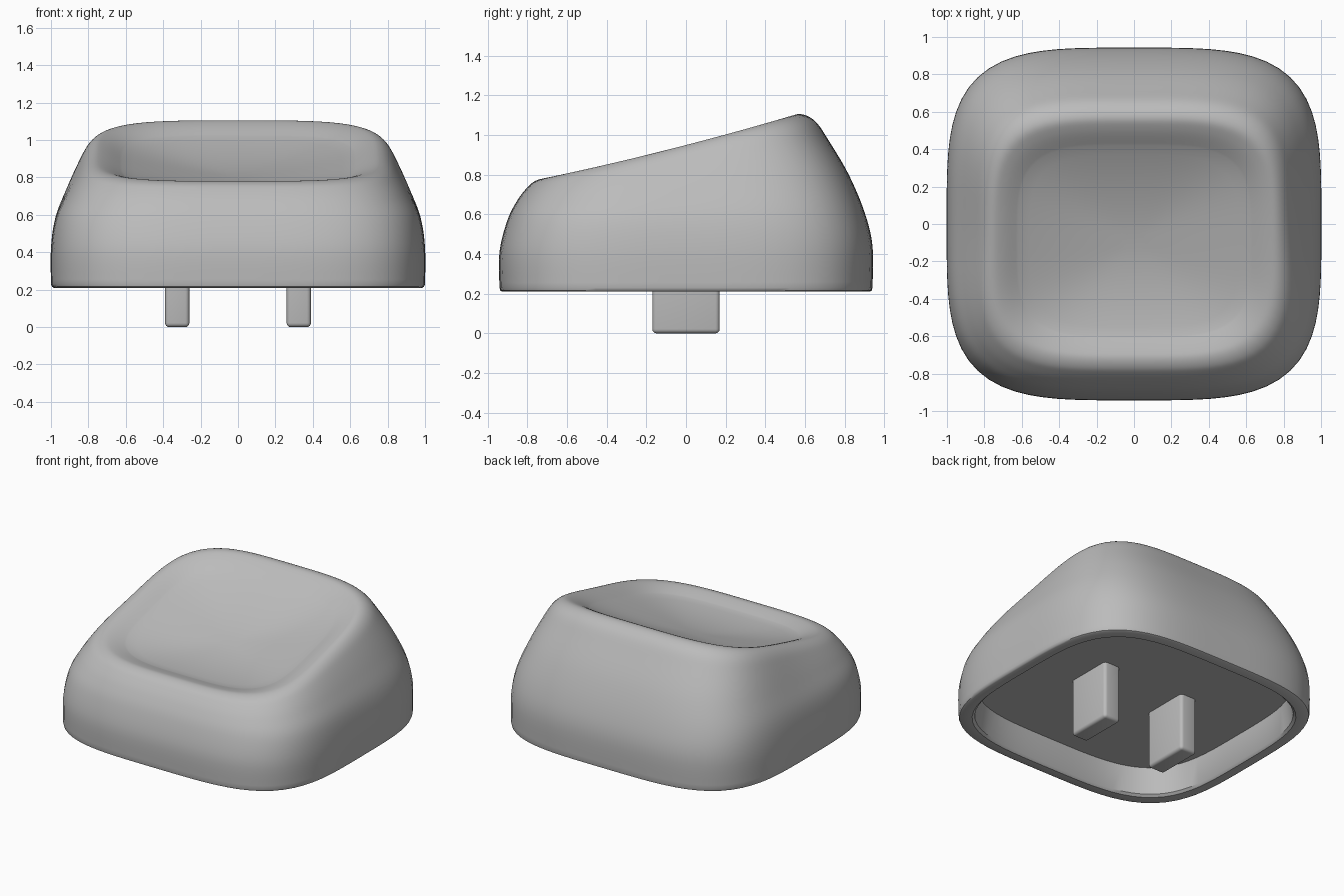
import bpy, bmesh, math
from mathutils import Vector

if "Cube" in bpy.data.objects:
    bpy.data.objects.remove(bpy.data.objects["Cube"], do_unlink=True)

grey = bpy.data.materials.new("plain_grey")
grey.use_nodes = True
grey.diffuse_color = (0.5, 0.5, 0.5, 1)
bsdf = grey.node_tree.nodes["Principled BSDF"]
bsdf.inputs["Base Color"].default_value = grey.diffuse_color
bsdf.inputs["Roughness"].default_value = 0.6

SEGMENTS = 96
ROUNDNESS = 3.8


def unit_outline():
    """Rounded square outline within -1..1."""
    points = []
    for i in range(SEGMENTS):
        a = 2 * math.pi * i / SEGMENTS
        c, s = math.cos(a), math.sin(a)
        r = (abs(c) ** ROUNDNESS + abs(s) ** ROUNDNESS) ** (-1 / ROUNDNESS)
        points.append((c * r, s * r))
    return points


OUTLINE = unit_outline()


def ring(bm, key, scale=1.0, dish=0.0):
    """One loop; key = half width, front y, back y, front z, back z."""
    half, front, back, z_front, z_back = key
    mid, reach = (front + back) / 2, (back - front) / 2
    rise = z_back - z_front
    verts = []
    for u, v in OUTLINE:
        v *= scale
        z = z_front + rise * (v + 1) / 2 - 0.04 * abs(rise) * (1 - v * v)
        z -= dish * (1 - scale ** 2)
        verts.append(bm.verts.new((half * u * scale, mid + reach * v, z)))
    return verts


def smooth_keys(keys, steps):
    """Smooth curve through a list of loop keys."""
    vecs = [Vector(k) for k in keys]
    padded = [vecs[0]] + vecs + [vecs[-1]]
    result = []
    for p0, p1, p2, p3 in zip(padded, padded[1:], padded[2:], padded[3:]):
        for i in range(steps):
            t = i / steps
            result.append(p1 + (p2 - p0) * (t / 2)
                          + (2 * p0 - 5 * p1 + 4 * p2 - p3) * (t * t / 2)
                          + (3 * p1 - p0 - 3 * p2 + p3) * (t ** 3 / 2))
    return result + [vecs[-1]]


def finish(bm, name):
    bmesh.ops.recalc_face_normals(bm, faces=bm.faces)
    mesh = bpy.data.meshes.new(name)
    bm.to_mesh(mesh)
    bm.free()
    mesh.materials.append(grey)
    obj = bpy.data.objects.new(name, mesh)
    bpy.context.collection.objects.link(obj)
    bpy.ops.object.select_all(action='DESELECT')
    obj.select_set(True)
    bpy.context.view_layer.objects.active = obj
    bpy.ops.object.shade_smooth_by_angle(angle=math.radians(40))
    return obj


# Cap shell: hollow underside, curved walls, rim and dished top
CEILING = 0.41
cavity = [(0.89, -0.83, 0.83, CEILING, CEILING),
          (0.91, -0.85, 0.85, 0.225, 0.225),
          (0.925, -0.865, 0.865, 0.21, 0.21),
          (0.985, -0.925, 0.925, 0.21, 0.21),
          (0.995, -0.936, 0.936, 0.216, 0.216)]
wall = [(1.0, -0.94, 0.94, 0.23, 0.23),
        (1.0, -0.94, 0.94, 0.41, 0.44),
        (0.975, -0.90, 0.90, 0.57, 0.61),
        (0.915, -0.85, 0.82, 0.67, 0.80),
        (0.855, -0.80, 0.72, 0.735, 0.97),
        (0.81, -0.765, 0.65, 0.765, 1.07),
        (0.76, -0.72, 0.575, 0.78, 1.105),
        (0.70, -0.675, 0.505, 0.775, 1.08),
        (0.62, -0.60, 0.42, 0.755, 1.02)]

bm = bmesh.new()
loops = [ring(bm, k) for k in cavity + smooth_keys(wall, 5)]
loops += [ring(bm, wall[-1], i / 10, 0.075) for i in range(9, 0, -1)]
for a, b in zip(loops, loops[1:]):
    for i in range(SEGMENTS):
        j = (i + 1) % SEGMENTS
        bm.faces.new((a[i], a[j], b[j], b[i]))
bm.faces.new(loops[0])
bm.faces.new(loops[-1])
finish(bm, "cap_shell")


# Two mounting prongs under the cap
for side, name in ((-1, "right_prong"), (1, "left_prong")):
    bm = bmesh.new()
    bmesh.ops.create_cube(bm, size=1)
    height = CEILING + 0.03
    bmesh.ops.scale(bm, vec=(0.13, 0.34, height), verts=bm.verts)
    bmesh.ops.translate(bm, vec=(side * 0.325, 0, height / 2), verts=bm.verts)
    bmesh.ops.bevel(bm, geom=bm.edges[:], offset=0.022, segments=4,
                    profile=0.5, affect='EDGES')
    finish(bm, name)
